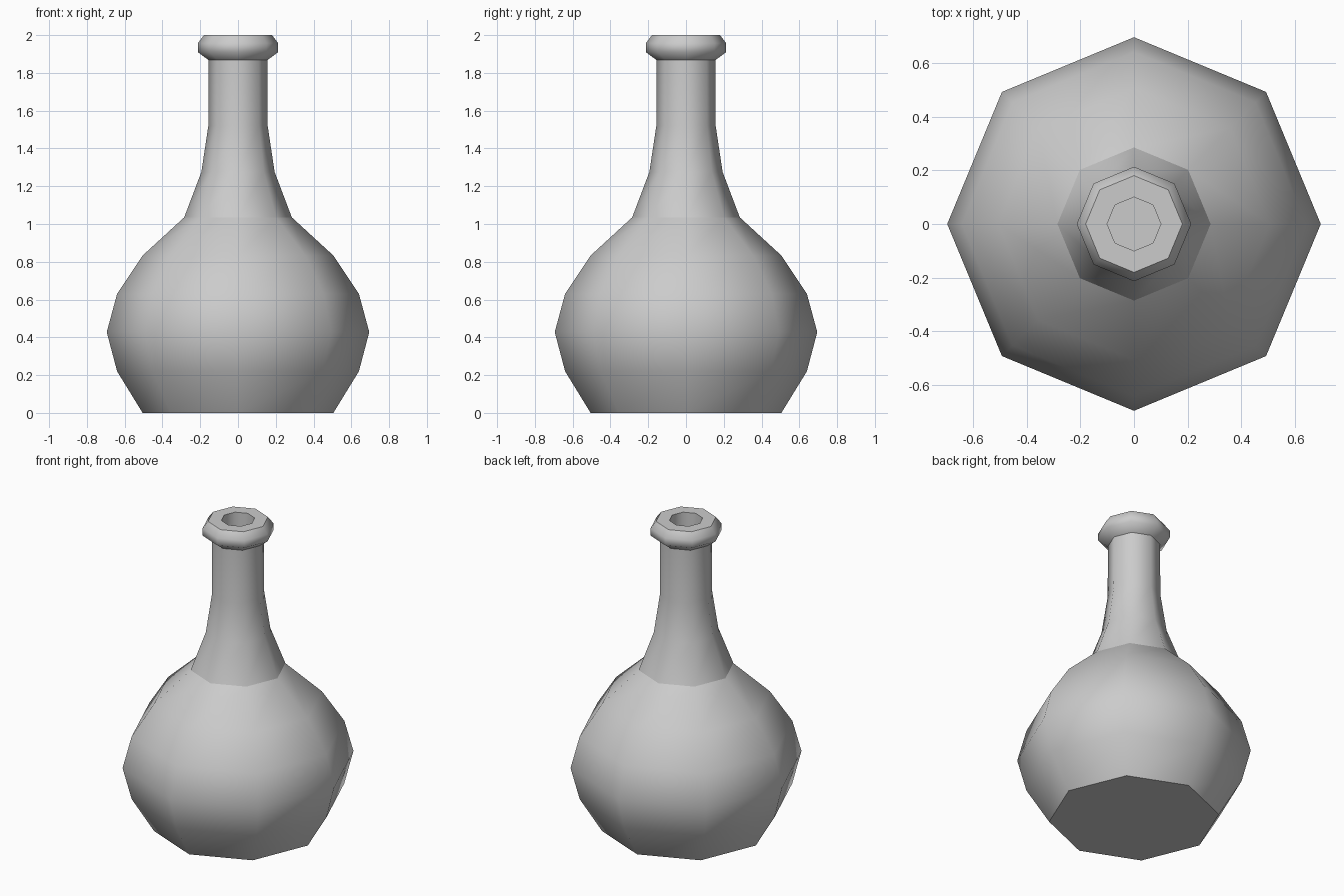
import bpy, bmesh, math

if "Cube" in bpy.data.objects:
    bpy.data.objects.remove(bpy.data.objects["Cube"])

SIDES = 8


def lathe(name, profile, cap_start=False, cap_end=False):
    """Revolve (radius, height) points into an eight-sided part."""
    bm = bmesh.new()
    rings = []
    for r, z in profile:
        rings.append([bm.verts.new((r * math.cos(a), r * math.sin(a), z))
                      for a in (2 * math.pi * i / SIDES for i in range(SIDES))])
    for low, high in zip(rings, rings[1:]):
        for i in range(SIDES):
            j = (i + 1) % SIDES
            bm.faces.new((low[i], low[j], high[j], high[i]))
    if cap_start:
        bm.faces.new(rings[0][::-1])
    if cap_end:
        bm.faces.new(rings[-1])
    mesh = bpy.data.meshes.new(name)
    bm.to_mesh(mesh)
    bm.free()
    obj = bpy.data.objects.new(name, mesh)
    bpy.context.collection.objects.link(obj)
    # smooth sides, sharp caps
    bpy.ops.object.select_all(action='DESELECT')
    obj.select_set(True)
    bpy.context.view_layer.objects.active = obj
    bpy.ops.object.shade_smooth_by_angle(angle=math.radians(52))
    return obj


# Round body with flat base
lathe("body", [(0.505, 0), (0.64, 0.22), (0.695, 0.428), (0.64, 0.63),
               (0.505, 0.833), (0.285, 1.035)], cap_start=True)

# Flared neck
lathe("neck", [(0.285, 1.035), (0.194, 1.275), (0.157, 1.52), (0.155, 1.87)])

# Lip ring, turning in at the mouth and down the inside of the neck
lathe("lip", [(0.148, 1.862), (0.213, 1.91), (0.213, 1.957), (0.18, 2.0),
              (0.10, 2.0), (0.10, 1.4)], cap_end=True)

# Underside of the lip, closing the gap to the neck
lathe("lip_underside", [(0.10, 1.862), (0.148, 1.862)])
